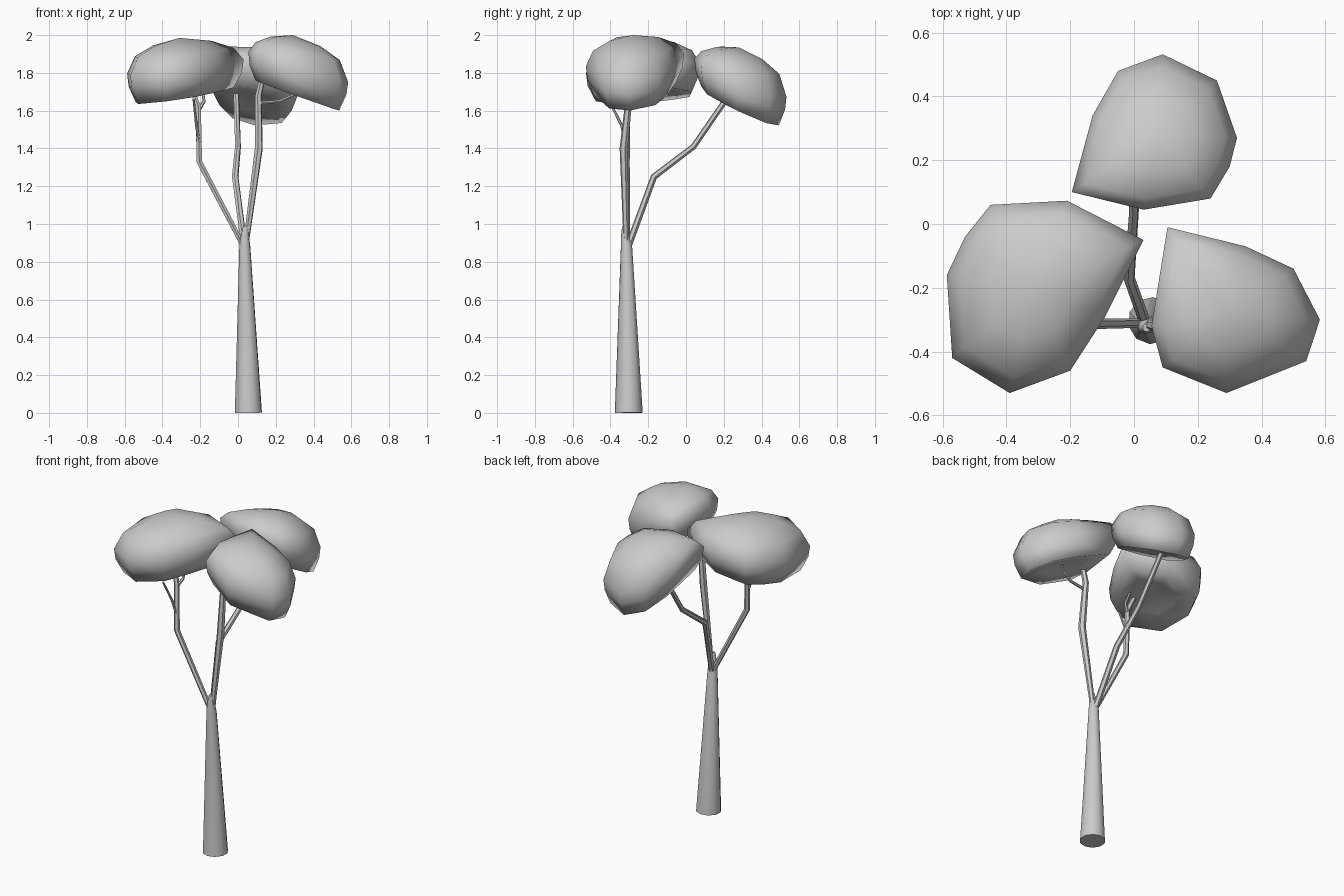
import bpy, bmesh

if "Cube" in bpy.data.objects:
    bpy.data.objects.remove(bpy.data.objects["Cube"])


def finish(obj, angle):
    bpy.ops.object.select_all(action='DESELECT')
    obj.select_set(True)
    bpy.context.view_layer.objects.active = obj
    bpy.ops.object.shade_smooth_by_angle(angle=angle)


def limb(name, pts, radii, res=1):
    """Tapered tube along a path, turned into a mesh."""
    cu = bpy.data.curves.new(name, 'CURVE')
    cu.dimensions = '3D'
    cu.bevel_depth = 1.0
    cu.bevel_resolution = res
    cu.use_fill_caps = True
    sp = cu.splines.new('POLY')
    sp.points.add(len(pts) - 1)
    for p, co, r in zip(sp.points, pts, radii):
        p.co = (*co, 1)
        p.radius = r
    obj = bpy.data.objects.new(name, cu)
    bpy.context.collection.objects.link(obj)
    bpy.ops.object.select_all(action='DESELECT')
    obj.select_set(True)
    bpy.context.view_layer.objects.active = obj
    bpy.ops.object.convert(target='MESH')
    finish(bpy.context.view_layer.objects.active, 0.9)


# (scale of outline, height offset from the tilted middle plane, share of the tilt)
RINGS = [(0.45, -0.11, 1.2), (0.84, -0.13, 1.2), (0.97, -0.05, 1.0),
         (1.0, 0.02, 1.0), (0.85, 0.10, 0.7), (0.5, 0.15, 0.65)]


def crown(name, outline, centre, slope):
    """Tilted leaf cushion lofted through scaled copies of its plan outline."""
    cx, cy, cz = centre
    bm = bmesh.new()
    loops = []
    for s, dz, tilt in RINGS:
        loop = []
        for x, y in outline:
            dx, dy = (x - cx) * s, (y - cy) * s
            z = cz + dz + tilt * (slope[0] * dx + slope[1] * dy)
            loop.append(bm.verts.new((cx + dx, cy + dy, z)))
        loops.append(loop)
    n = len(outline)
    for a, b in zip(loops, loops[1:]):
        for i in range(n):
            j = (i + 1) % n
            bm.faces.new((a[i], a[j], b[j], b[i]))
    for loop, dz in ((loops[0], -0.10), (loops[-1], 0.18)):
        tip = bm.verts.new((cx, cy, cz + dz))
        for i in range(n):
            bm.faces.new((loop[i], loop[(i + 1) % n], tip))
    bmesh.ops.recalc_face_normals(bm, faces=bm.faces)
    me = bpy.data.meshes.new(name)
    bm.to_mesh(me)
    bm.free()
    obj = bpy.data.objects.new(name, me)
    bpy.context.collection.objects.link(obj)
    finish(obj, 3.0)


# Trunk
limb("trunk", [(0.055, -0.303, 0.0), (0.036, -0.315, 0.88), (0.036, -0.322, 0.93), (0.04, -0.325, 0.99)],
     [0.074, 0.03, 0.023, 0.013], res=3)

# Main branches
limb("left_branch", [(0.03, -0.31, 0.88), (-0.205, -0.315, 1.33), (-0.21, -0.31, 1.62), (-0.25, -0.28, 1.73)],
     [0.015, 0.017, 0.016, 0.013])
limb("back_branch", [(0.035, -0.31, 0.87), (-0.015, -0.17, 1.25), (0.0, 0.04, 1.41), (-0.01, 0.24, 1.7)],
     [0.018, 0.018, 0.016, 0.015])
limb("right_branch", [(0.04, -0.315, 0.88), (0.11, -0.33, 1.4), (0.108, -0.3, 1.68), (0.14, -0.3, 1.82)],
     [0.015, 0.022, 0.018, 0.014])

# Twigs
limb("left_twig_front", [(-0.205, -0.32, 1.43), (-0.22, -0.34, 1.52), (-0.235, -0.41, 1.66)],
     [0.008, 0.008, 0.006])
limb("left_twig_inner", [(-0.21, -0.31, 1.6), (-0.18, -0.29, 1.65), (-0.19, -0.25, 1.72)],
     [0.011, 0.009, 0.007])
limb("right_twig", [(0.105, -0.31, 1.64), (0.22, -0.3, 1.65), (0.29, -0.28, 1.68), (0.33, -0.26, 1.73)],
     [0.009, 0.009, 0.008, 0.006])

# Leaf crowns
crown("left_crown",
      [(-0.45, 0.06), (-0.21, 0.073), (0.03, -0.05), (-0.09, -0.29), (-0.2, -0.46),
       (-0.39, -0.53), (-0.57, -0.42), (-0.587, -0.16), (-0.53, -0.04)],
      (-0.31, -0.2, 1.805), (0.11, 0.05))
crown("right_crown",
      [(0.105, -0.01), (0.35, -0.07), (0.5, -0.14), (0.583, -0.3), (0.54, -0.43),
       (0.29, -0.53), (0.09, -0.45), (0.055, -0.32)],
      (0.29, -0.28, 1.82), (-0.3, 0.02))
crown("back_crown",
      [(-0.195, 0.1), (0.03, 0.045), (0.24, 0.08), (0.3, 0.18), (0.323, 0.27), (0.26, 0.45),
       (0.09, 0.532), (-0.05, 0.48), (-0.13, 0.34)],
      (0.08, 0.28, 1.755), (-0.12, -0.4))
